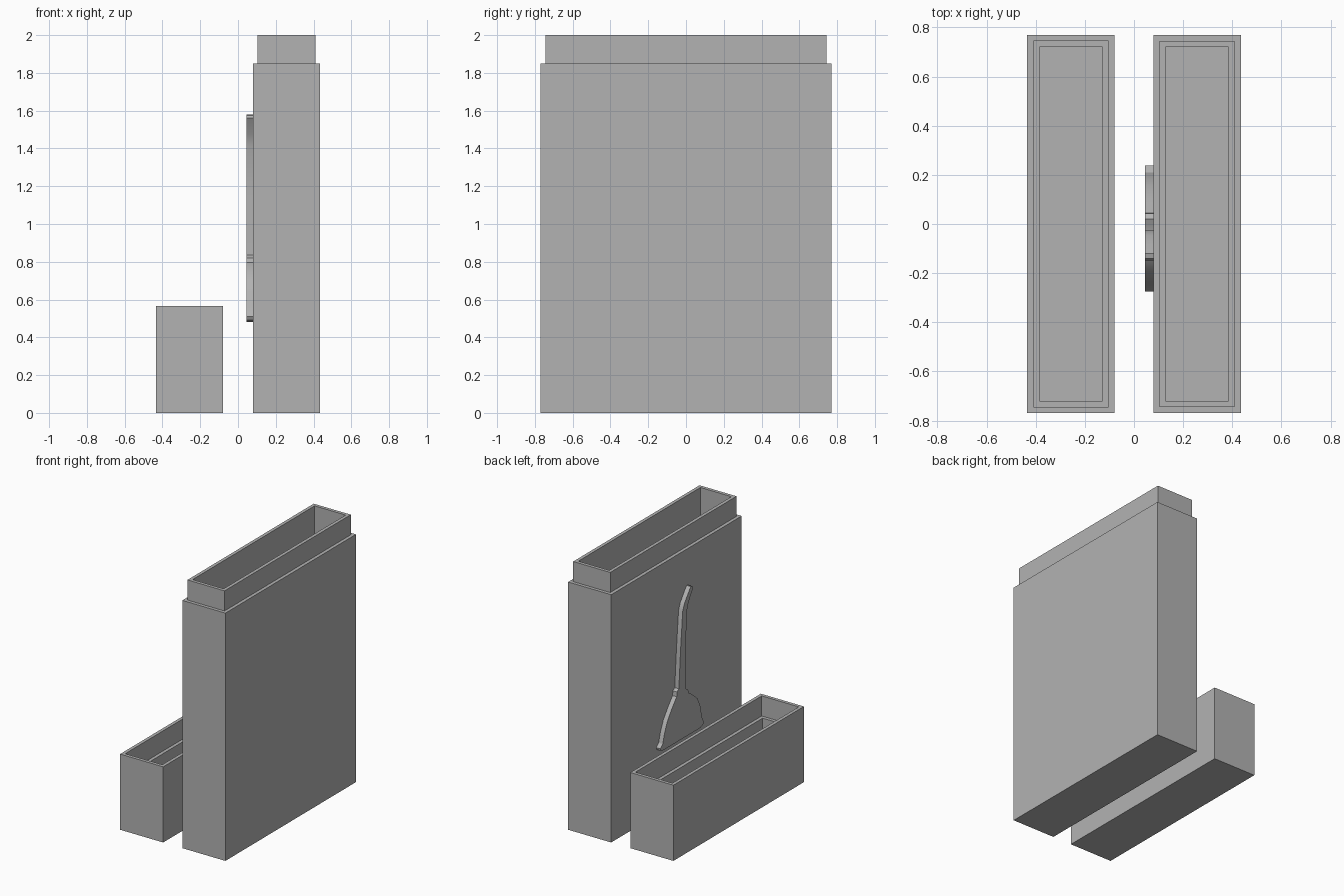
import bpy
import bmesh

cube = bpy.data.objects.get("Cube")
if cube:
    bpy.data.objects.remove(cube, do_unlink=True)

grey = bpy.data.materials.new("plain_grey")
grey.use_nodes = True
colour = (0.45, 0.45, 0.45, 1)
grey.diffuse_color = colour
grey.node_tree.nodes["Principled BSDF"].inputs["Base Color"].default_value = colour


def finish(name, bm):
    bmesh.ops.recalc_face_normals(bm, faces=bm.faces)
    mesh = bpy.data.meshes.new(name)
    bm.to_mesh(mesh)
    bm.free()
    mesh.materials.append(grey)
    obj = bpy.data.objects.new(name, mesh)
    bpy.context.collection.objects.link(obj)
    return obj


def stepped_box(name, x, rings):
    """Closed shell through nested rectangles, each given as (inset, height)."""
    bm = bmesh.new()
    loops = []
    for inset, z in rings:
        w, d = HALF_W - inset, HALF_D - inset
        loops.append([bm.verts.new((x + sx * w, sy * d, z))
                      for sx, sy in ((-1, -1), (1, -1), (1, 1), (-1, 1))])
    for a, b in zip(loops, loops[1:]):
        for i in range(4):
            j = (i + 1) % 4
            bm.faces.new((a[i], a[j], b[j], b[i]))
    bm.faces.new(loops[0])
    bm.faces.new(loops[-1])
    return finish(name, bm)


HALF_W, HALF_D = 0.178, 0.77
CENTRE = 0.257
LIP, WALL = 0.025, 0.05

# Tall case with a narrower neck around the opening
stepped_box("case_body", CENTRE, [
    (0, 0), (0, 1.85), (LIP, 1.85), (LIP, 2.0), (WALL, 2.0), (WALL, WALL)])

# Lid lying open side up, with a ledge that receives the neck
stepped_box("lid", -CENTRE, [
    (0, 0), (0, 0.565), (LIP, 0.565), (LIP, 0.415), (WALL, 0.415), (WALL, WALL)])

# Raised broom outline on the inner side, as (y, z)
outline = [
    (-0.12, 1.58), (-0.085, 1.535), (-0.045, 1.48), (-0.025, 1.43),
    (0.0, 1.15), (0.02, 0.87), (0.042, 0.855), (0.045, 0.82),
    (0.1, 0.755), (0.155, 0.68), (0.19, 0.6), (0.21, 0.53), (0.238, 0.505),
    (0.235, 0.49), (0.21, 0.482), (-0.23, 0.482), (-0.265, 0.492), (-0.275, 0.51),
    (-0.25, 0.56), (-0.235, 0.64), (-0.2, 0.715), (-0.13, 0.775),
    (-0.095, 0.795), (-0.09, 0.82), (-0.065, 0.835), (-0.065, 0.86),
    (-0.063, 1.15), (-0.072, 1.41), (-0.095, 1.475), (-0.148, 1.56), (-0.14, 1.575)]
bm = bmesh.new()
face = bm.faces.new([bm.verts.new((0.045, y, z)) for y, z in outline])
back = bmesh.ops.extrude_face_region(bm, geom=[face])["geom"]
bmesh.ops.translate(bm, vec=(0.036, 0, 0),
                    verts=[v for v in back if isinstance(v, bmesh.types.BMVert)])
broom = finish("raised_broom", bm)

# Soft shading along the curved rim of the relief
bpy.ops.object.select_all(action="DESELECT")
broom.select_set(True)
bpy.context.view_layer.objects.active = broom
bpy.ops.object.shade_smooth_by_angle()
